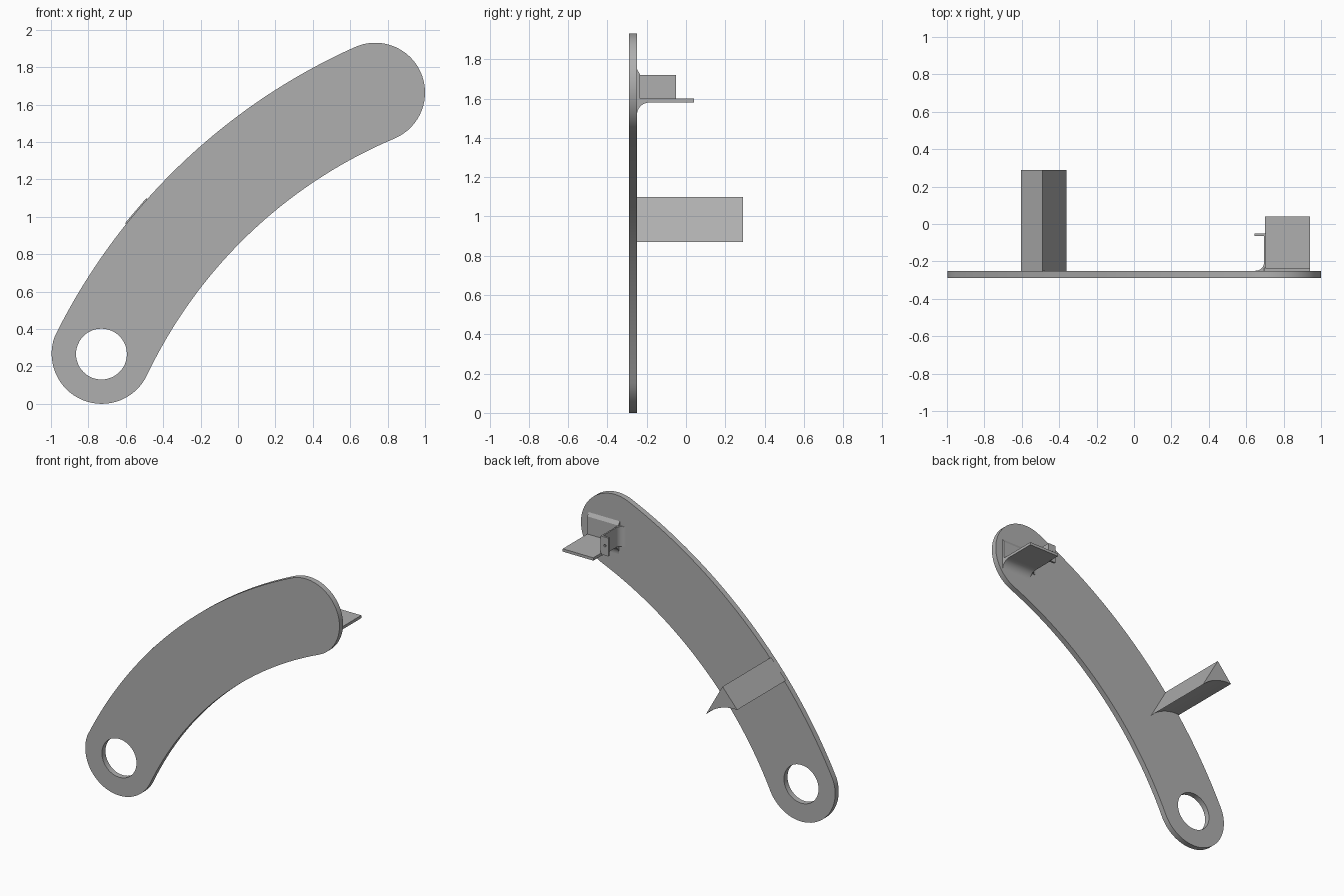
import bpy, bmesh, math
from mathutils import Vector

if "Cube" in bpy.data.objects:
    bpy.data.objects.remove(bpy.data.objects["Cube"])

grey = bpy.data.materials.new("plain grey")
grey.diffuse_color = (0.43, 0.43, 0.43, 1)
grey.use_nodes = True
grey.node_tree.nodes["Principled BSDF"].inputs["Base Color"].default_value = grey.diffuse_color


def arc3(a, b, c, n):
    """Points on the circular arc from a through b to c."""
    (ax, ay), (bx, by), (cx, cy) = a, b, c
    d = 2 * (ax * (by - cy) + bx * (cy - ay) + cx * (ay - by))
    a2, b2, c2 = ax * ax + ay * ay, bx * bx + by * by, cx * cx + cy * cy
    ux = (a2 * (by - cy) + b2 * (cy - ay) + c2 * (ay - by)) / d
    uy = (a2 * (cx - bx) + b2 * (ax - cx) + c2 * (bx - ax)) / d
    r = math.hypot(ax - ux, ay - uy)
    t0, t1, t2 = (math.atan2(p[1] - uy, p[0] - ux) for p in (a, b, c))
    full = 2 * math.pi
    sweep = (t2 - t0) % full
    if (t1 - t0) % full > sweep:
        sweep -= full
    return [(ux + r * math.cos(t0 + sweep * i / n),
             uy + r * math.sin(t0 + sweep * i / n)) for i in range(n + 1)]


def circle(x, y, r, n):
    return [(x + r * math.cos(2 * math.pi * i / n),
             y + r * math.sin(2 * math.pi * i / n)) for i in range(n)]


def prism(name, loops, axis, lo, hi):
    """Extrude flat loops (outline, then holes) along an axis from lo to hi."""
    place = {"x": lambda u, v: (lo, u, v),
             "y": lambda u, v: (u, lo, v),
             "z": lambda u, v: (u, v, lo)}[axis]
    bm = bmesh.new()
    edges = []
    for loop in loops:
        vs = [bm.verts.new(place(u, v)) for u, v in loop]
        edges += [bm.edges.new((vs[i - 1], vs[i])) for i in range(len(vs))]
    if len(loops) == 1:
        bm.faces.new(vs)
    else:
        bmesh.ops.triangle_fill(bm, edges=edges, use_beauty=True)
    out = bmesh.ops.extrude_face_region(bm, geom=bm.faces[:], use_keep_orig=True)
    move = Vector([(hi - lo) * (axis == k) for k in "xyz"])
    bmesh.ops.translate(bm, vec=move, verts=[
        g for g in out["geom"] if isinstance(g, bmesh.types.BMVert)])
    bmesh.ops.recalc_face_normals(bm, faces=bm.faces[:])
    mesh = bpy.data.meshes.new(name)
    bm.to_mesh(mesh)
    bm.free()
    mesh.materials.append(grey)
    ob = bpy.data.objects.new(name, mesh)
    bpy.context.collection.objects.link(ob)
    bpy.ops.object.select_all(action="DESELECT")
    ob.select_set(True)
    bpy.context.view_layer.objects.active = ob
    bpy.ops.object.shade_smooth_by_angle(angle=math.radians(30))
    return ob


def rect(u0, u1, v0, v1):
    return [(u0, v0), (u1, v0), (u1, v1), (u0, v1)]


BACK = -0.25   # rear surface of the arm plate

# Curved arm plate with rounded ends and a pivot hole
top_a, top_b = (-0.98, 0.36), (0.62, 1.905)
low_a, low_b = (-0.487, 0.152), (0.84, 1.42)
outline = (arc3(top_a, (0.0, 1.54), top_b, 48)[:-1]
           + arc3(top_b, (1.0, 1.66), low_b, 32)[:-1]
           + arc3(low_b, (0.0, 0.85), low_a, 48)[:-1]
           + arc3(low_a, (-0.73, 0.0), top_a, 32)[:-1])
prism("arm_plate", [outline, circle(-0.73, 0.266, 0.136, 48)], "y", -0.29, BACK)

# Three-sided catch bar with a hollowed underside
left, peak, tip = (-0.605, 0.965), (-0.49, 1.10), (-0.36, 0.87)
bar = [peak] + arc3(tip, (-0.474, 0.945), left, 12)
prism("catch_bar", [bar], "y", BACK - 0.005, 0.29)

# Shelf with a rounded fillet below it
shelf = [(BACK, 1.60), (0.04, 1.60), (0.04, 1.58)]
shelf += arc3((-0.185, 1.58), (-0.231, 1.561), (BACK, 1.515), 12)
prism("shelf", [shelf], "x", 0.70, 0.94)

# Raised pad behind the shelf, sloped along its top
pad = [(BACK, 1.595), (-0.235, 1.595), (-0.235, 1.725), (BACK, 1.75)]
prism("backing_pad", [pad], "x", 0.695, 0.94)

# Upright side wall with a flared foot
wall = [(0.705, BACK), (0.705, -0.055), (0.695, -0.055)]
wall += arc3((0.695, -0.205), (0.682, -0.237), (0.65, BACK), 10)
prism("side_wall", [wall], "z", 1.58, 1.72)

# Small end tab with a pin hole
prism("end_tab", [rect(0.645, 0.705, 1.59, 1.72), circle(0.672, 1.66, 0.009, 12)],
      "y", -0.065, -0.05)
